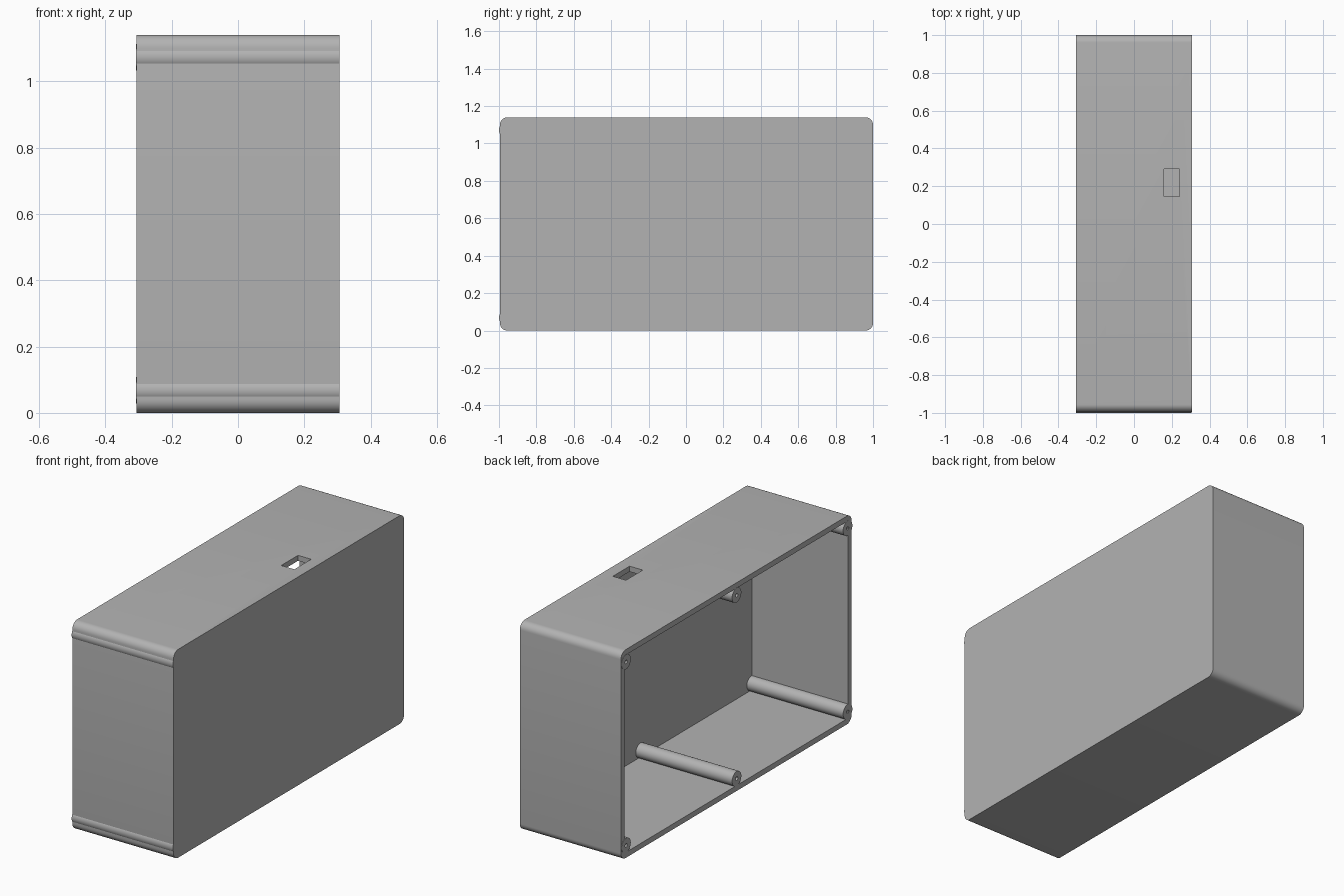
import bpy, bmesh, math
from mathutils import Matrix

if "Cube" in bpy.data.objects:
    bpy.data.objects.remove(bpy.data.objects["Cube"], do_unlink=True)

WIDTH, HEIGHT, WALL = 0.612, 1.14, 0.03
XMIN, XMAX = -0.306, 0.306
YMIN, YMAX = -0.995, 1.0

grey = bpy.data.materials.new("grey plastic")
grey.use_nodes = True
grey.diffuse_color = (0.45, 0.45, 0.45, 1)
grey.node_tree.nodes["Principled BSDF"].inputs["Base Color"].default_value = (0.45, 0.45, 0.45, 1)


def finish(name, bm):
    mesh = bpy.data.meshes.new(name)
    bm.to_mesh(mesh)
    bm.free()
    obj = bpy.data.objects.new(name, mesh)
    bpy.context.collection.objects.link(obj)
    mesh.materials.append(grey)
    return obj


def box(name, low, high, radius=0):
    """Box between two corners, optionally rounded along its x edges."""
    bm = bmesh.new()
    size = [b - a for a, b in zip(low, high)]
    mid = [(a + b) / 2 for a, b in zip(low, high)]
    bmesh.ops.create_cube(bm, size=1, matrix=Matrix.Translation(mid) @ Matrix.Diagonal((*size, 1)))
    if radius:
        edges = [e for e in bm.edges if abs(e.verts[0].co.x - e.verts[1].co.x) > 0.1]
        bmesh.ops.bevel(bm, geom=edges, offset=radius, segments=8, profile=0.5, affect='EDGES')
    return finish(name, bm)


def rod(name, x0, x1, y, z, radius, sides=32):
    """Cylinder lying along x."""
    bm = bmesh.new()
    place = Matrix.Translation(((x0 + x1) / 2, y, z)) @ Matrix.Rotation(math.pi / 2, 4, 'Y')
    bmesh.ops.create_cone(bm, cap_ends=True, segments=sides, radius1=radius, radius2=radius,
                          depth=x1 - x0, matrix=place)
    return finish(name, bm)


def cut(obj, cutter):
    mod = obj.modifiers.new("cut", 'BOOLEAN')
    mod.operation, mod.solver, mod.object = 'DIFFERENCE', 'EXACT', cutter
    cutter.hide_render = True
    cutter.hide_viewport = True


def smooth(obj):
    bpy.ops.object.select_all(action='DESELECT')
    obj.select_set(True)
    bpy.context.view_layer.objects.active = obj
    bpy.ops.object.shade_smooth_by_angle(angle=math.radians(30))


# Rounded case, open on its -x side, with a slot through the top wall
case = box("case", (XMIN, YMIN, 0), (XMAX, YMAX, HEIGHT), 0.04)
smooth(case)
cut(case, box("cavity_cutter", (XMIN - 0.1, YMIN + WALL, WALL),
              (XMAX - WALL, YMAX - WALL, HEIGHT - WALL)))
cut(case, box("slot_cutter", (0.16, 0.145, HEIGHT - 0.1), (0.24, 0.29, HEIGHT + 0.1)))

# Six screw posts with pilot holes; the front pair swells through the wall
for level, z in (("lower", 0.068), ("upper", HEIGHT - 0.068)):
    for place, y in (("front", -0.96), ("middle", 0), ("back", 0.956)):
        post = rod(f"{level}_{place}_post", XMIN - 0.001, XMAX - 0.0005, y, z, 0.04)
        smooth(post)
        cut(post, rod(f"{level}_{place}_hole_cutter", XMIN - 0.1, XMIN + 0.2, y, z, 0.01, 16))
